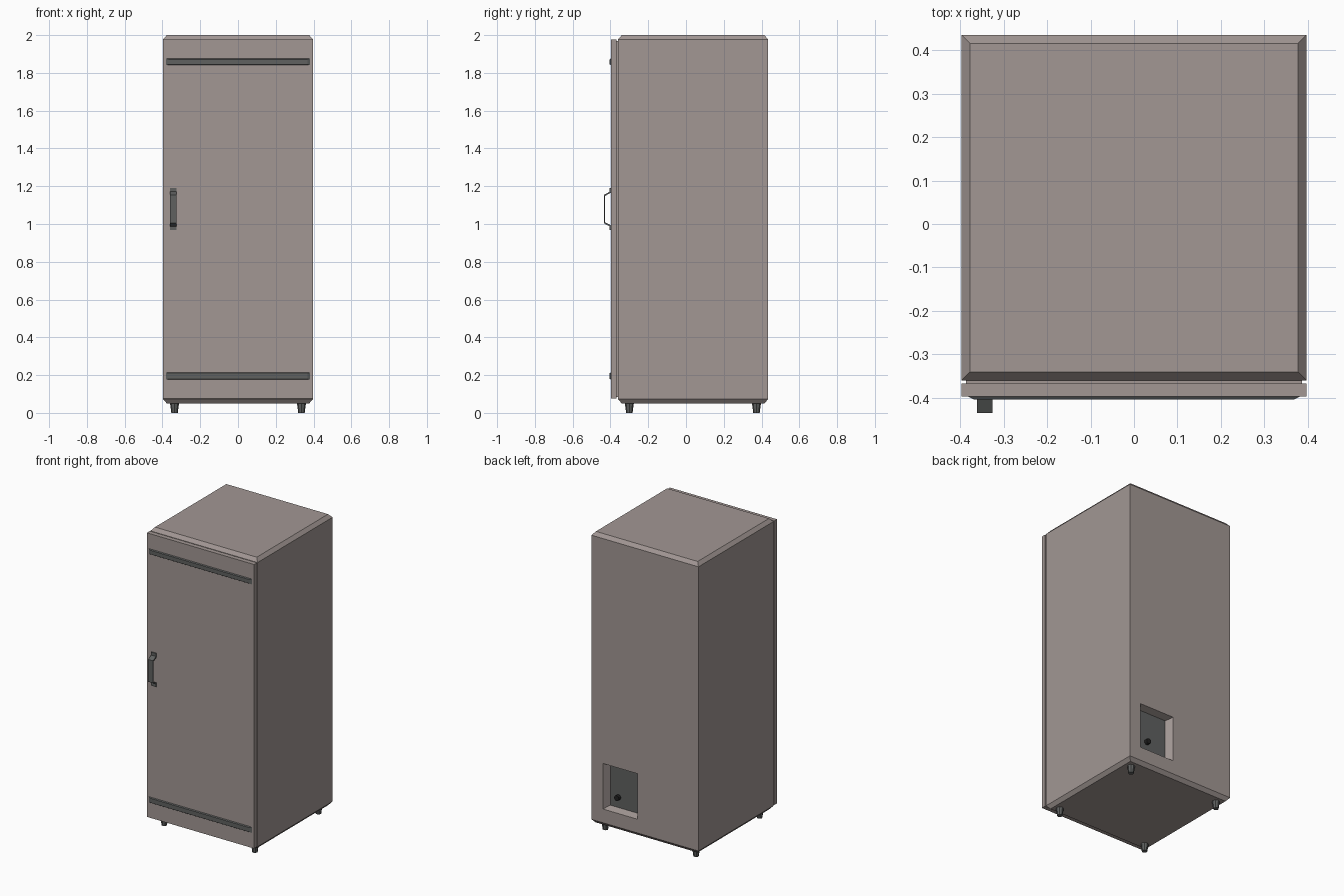
import bpy, bmesh

if "Cube" in bpy.data.objects:
    bpy.data.objects.remove(bpy.data.objects["Cube"])


def material(name, rgb):
    m = bpy.data.materials.new(name)
    m.diffuse_color = (*rgb, 1)
    m.use_nodes = True
    m.node_tree.nodes["Principled BSDF"].inputs["Base Color"].default_value = m.diffuse_color
    return m


SHELL = material("warm_grey", (0.36, 0.31, 0.295))
DARK = material("dark_grey", (0.115, 0.12, 0.118))
BLACK = material("black", (0.015, 0.015, 0.015))


def finish(name, bm, mat):
    bmesh.ops.recalc_face_normals(bm, faces=bm.faces)
    mesh = bpy.data.meshes.new(name)
    bm.to_mesh(mesh)
    bm.free()
    mesh.materials.append(mat)
    ob = bpy.data.objects.new(name, mesh)
    bpy.context.collection.objects.link(ob)
    return ob


def loft(name, rings, mat):
    """Join equal-sized rings of points into a capped solid."""
    bm = bmesh.new()
    loops = [[bm.verts.new(p) for p in ring] for ring in rings]
    n = len(loops[0])
    for a, b in zip(loops, loops[1:]):
        for i in range(n):
            j = (i + 1) % n
            bm.faces.new((a[i], a[j], b[j], b[i]))
    bm.faces.new(loops[0])
    bm.faces.new(loops[-1])
    return finish(name, bm, mat)


def rect_z(x, y0, y1, z, inset=0):
    x, y0, y1 = x - inset, y0 + inset, y1 - inset
    return [(-x, y0, z), (x, y0, z), (x, y1, z), (-x, y1, z)]


def rect_y(x0, x1, z0, z1, y, ix=0, iz=0):
    x0, x1, z0, z1 = x0 + ix, x1 - ix, z0 + iz, z1 - iz
    return [(x0, y, z0), (x1, y, z0), (x1, y, z1), (x0, y, z1)]


W, FRONT, BACK = 0.397, -0.36, 0.435

# Cabinet with chamfered top and bottom rims
body = loft("cabinet_body", [
    rect_z(W, FRONT, BACK, 0.05, 0.02),
    rect_z(W, FRONT, BACK, 0.073),
    rect_z(W, FRONT, BACK, 1.977),
    rect_z(W, FRONT, BACK, 2.0, 0.02)], SHELL)

# Sloped recess cut into the back
opening = (0.055, 0.312, 0.165, 0.47)
depth, ix, iz = 0.047, 0.025, 0.015
cutter = loft("recess_cutter", [
    rect_y(*opening, BACK + 0.05),
    rect_y(*opening, BACK),
    rect_y(*opening, BACK - depth, ix, iz)], SHELL)
cutter.hide_render = True
mod = body.modifiers.new("recess", 'BOOLEAN')
mod.operation = 'DIFFERENCE'
mod.solver = 'EXACT'
mod.object = cutter
bpy.context.view_layer.objects.active = body
bpy.ops.object.modifier_apply(modifier=mod.name)
bpy.data.objects.remove(cutter)

# Dark panel on the recess floor
loft("recess_panel", [
    rect_y(*opening, BACK - depth - 0.004, ix, iz),
    rect_y(*opening, BACK - depth + 0.002, ix, iz)], DARK)

# Door and its seal
loft("door", [rect_y(-W, W, 0.075, 1.978, y) for y in (-0.397, -0.367)], SHELL)
loft("door_seal", [rect_y(-W, W, 0.075, 1.978, y, 0.01, 0.01)
                   for y in (-0.368, -0.359)], SHELL)

# Horizontal trim strips with bevelled fronts
for name, z0, z1 in (("lower_trim", 0.175, 0.215), ("upper_trim", 1.84, 1.877)):
    loft(name, [rect_y(-0.383, 0.383, z0, z1, -0.396),
                rect_y(-0.383, 0.383, z0, z1, -0.404, 0.016, 0.005)], DARK)

# Bent strap handle: side profile (y, z) swept across x
mid = 1.079
half = [(-0.396, 0.112), (-0.404, 0.112), (-0.404, 0.092), (-0.435, 0.075)]
inner = [(-0.428, 0.070), (-0.396, 0.087)]
profile = (half + [(y, -z) for y, z in reversed(half)]
           + [(y, -z) for y, z in reversed(inner)] + inner)
loft("door_handle", [[(x, y, mid + z) for y, z in profile]
                     for x in (-0.361, -0.325)], DARK)


# Feet and socket: short cones
def cone(name, r1, r2, h, sides, mat):
    bm = bmesh.new()
    bmesh.ops.create_cone(bm, cap_ends=True, segments=sides,
                          radius1=r1, radius2=r2, depth=h)
    return finish(name, bm, mat)


for side, sx in (("left", -1), ("right", 1)):
    for end, y in (("front", -0.3), ("back", 0.373)):
        foot = cone(f"{end}_{side}_foot", 0.017, 0.024, 0.052, 8, DARK)
        foot.location = (0.336 * sx, y, 0.026)

socket = cone("power_socket", 0.018, 0.018, 0.024, 12, BLACK)
socket.rotation_euler.x = 1.5708
socket.location = (0.227, BACK - depth + 0.012, 0.25)
